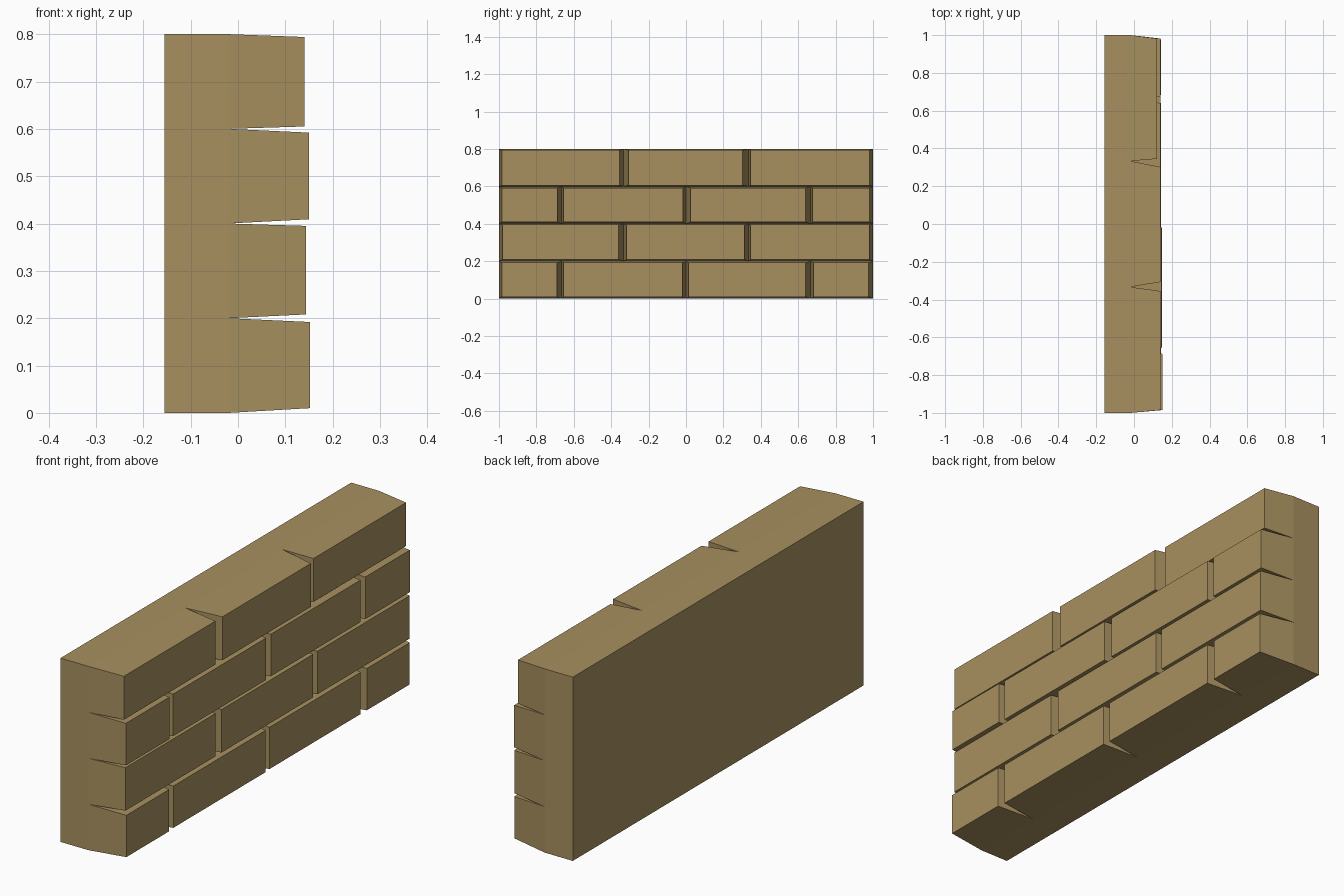
import bpy, bmesh

if "Cube" in bpy.data.objects:
    bpy.data.objects.remove(bpy.data.objects["Cube"])

BACK, JOINT = -0.155, -0.02      # rear of the wall, bottom of the mortar grooves

# Each course: cell edges, front z range, bricks as (front y0, front y1, front x)
THIRD = 1 / 3
HALVES = [-1, -2 * THIRD, 0, 2 * THIRD, 1]
WHOLES = [-1, -THIRD, THIRD, 1]
COURSES = [
    (HALVES, (0.010, 0.192), [(-.985, -.69, .152), (-.655, -.02, .147), (.013, .64, .143), (.682, .977, .143)]),
    (WHOLES, (0.208, 0.395), [(-.98, -.36, .144), (-.318, .313, .143), (.345, .98, .141)]),
    (HALVES, (0.409, 0.592), [(-.985, -.687, .150), (-.655, -.016, .146), (.024, .64, .141), (.676, .982, .140)]),
    (WHOLES, (0.605, 0.794), [(-.985, -.355, .140), (-.307, .302, .140), (.345, .982, .122)]),
]


def rect(bm, x, y0, y1, z0, z1):
    return [bm.verts.new((x, y, z)) for y, z in ((y0, z0), (y1, z0), (y1, z1), (y0, z1))]


def skirt(bm, a, b):
    """Four side faces joining two rectangles."""
    for i in range(4):
        j = (i + 1) % 4
        bm.faces.new((a[i], a[j], b[j], b[i]))


bm = bmesh.new()

# Backing slab, open where the bricks sit
back = rect(bm, BACK, -1, 1, 0, 0.8)
skirt(bm, back, rect(bm, JOINT, -1, 1, 0, 0.8))
bm.faces.new(back[::-1])

# Tapered bricks in running bond
for row, (edges, (z0, z1), bricks) in enumerate(COURSES):
    for k, (y0, y1, x) in enumerate(bricks):
        base = rect(bm, JOINT, edges[k], edges[k + 1], row * 0.2, (row + 1) * 0.2)
        front = rect(bm, x, y0, y1, z0, z1)
        skirt(bm, base, front)
        bm.faces.new(front)

mesh = bpy.data.meshes.new("brick_wall")
bm.to_mesh(mesh)
bm.free()

# Sandy stone colour
stone = bpy.data.materials.new("sandstone")
stone.diffuse_color = (0.39, 0.28, 0.115, 1)
stone.use_nodes = True
stone.node_tree.nodes["Principled BSDF"].inputs["Base Color"].default_value = stone.diffuse_color
mesh.materials.append(stone)

wall = bpy.data.objects.new("brick_wall", mesh)
bpy.context.collection.objects.link(wall)
